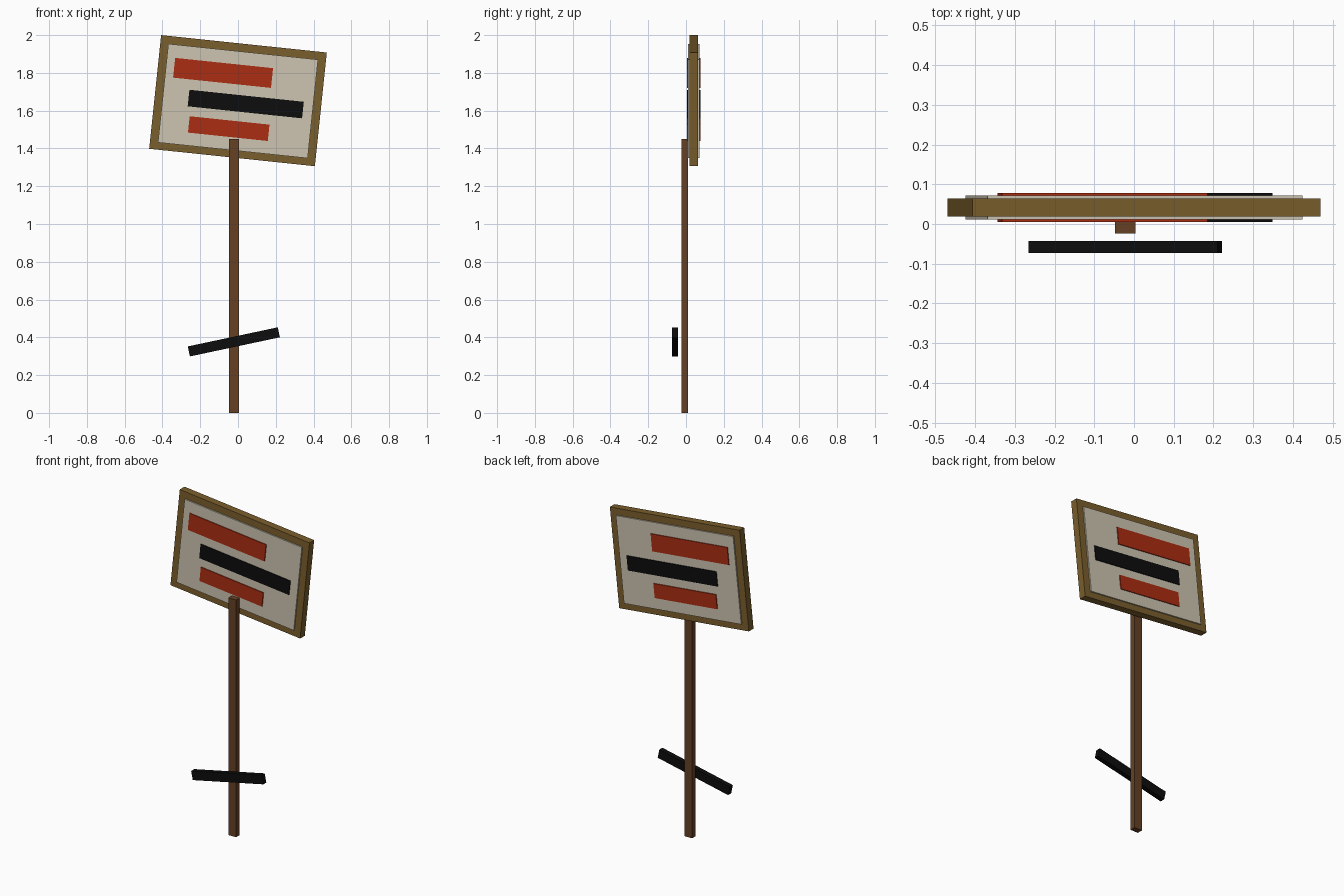
import bpy, math

if "Cube" in bpy.data.objects:
    bpy.data.objects.remove(bpy.data.objects["Cube"])


def mat(name, rgb):
    m = bpy.data.materials.new(name)
    m.diffuse_color = (*rgb, 1)
    m.use_nodes = True
    m.node_tree.nodes["Principled BSDF"].inputs["Base Color"].default_value = m.diffuse_color
    return m


WOOD = mat("post_brown", (0.133, 0.053, 0.018))
FRAME = mat("frame_tan", (0.195, 0.112, 0.025))
CREAM = mat("panel_cream", (0.61, 0.56, 0.44))
RED = mat("stripe_red", (0.41, 0.026, 0.006))
BLACK = mat("black", (0.004, 0.004, 0.004))


def box(name, center, size, material, tilt=0):
    """Box of a full size, tilted about y (positive = clockwise from the front)."""
    bpy.ops.mesh.primitive_cube_add(size=1, location=center,
                                    rotation=(0, math.radians(tilt), 0))
    ob = bpy.context.object
    ob.name = name
    ob.scale = size
    bpy.ops.object.transform_apply(location=False, rotation=False, scale=True)
    ob.data.materials.append(material)
    return ob


TILT = 6
MID_Y = 0.0415

# Post and the loose bar in front of it
box("post", (-0.022, -0.007, 0.725), (0.052, 0.035, 1.45), WOOD)
box("cross_bar", (-0.022, -0.058, 0.376), (0.487, 0.03, 0.054), BLACK, -12)

# Tilted board: frame with a slightly proud panel
box("board_frame", (0, MID_Y, 1.653), (0.882, 0.045, 0.605), FRAME, TILT)
box("board_panel", (0, MID_Y, 1.651), (0.797, 0.061, 0.525), CREAM, TILT)

# Painted stripes, repeated on both faces: name, x, z, width, height, colour
stripes = [("top_stripe", -0.079, 1.80, 0.521, 0.105, RED),
           ("middle_stripe", 0.041, 1.635, 0.609, 0.088, BLACK),
           ("bottom_stripe", -0.049, 1.505, 0.425, 0.087, RED)]
for name, x, z, w, h, colour in stripes:
    for side, s in (("front", -1), ("back", 1)):
        box(f"{name}_{side}", (x, MID_Y + s * 0.033, z), (w, 0.006, h), colour, TILT)
